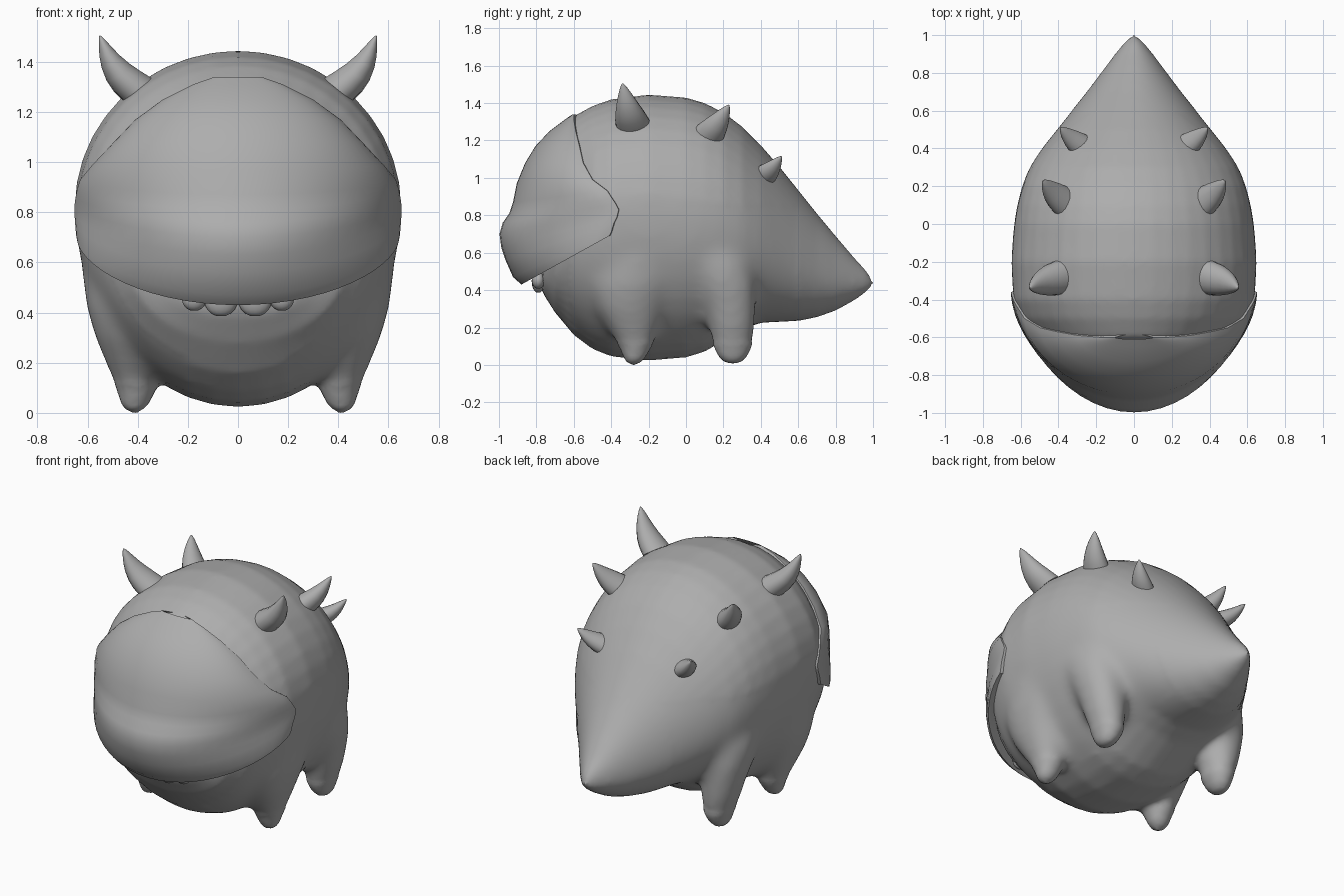
import bpy, bmesh, math
from mathutils import Vector

skin = bpy.data.materials.new("grey skin")
skin.diffuse_color = (0.42, 0.42, 0.42, 1)


def select(obs):
    bpy.ops.object.select_all(action='DESELECT')
    for ob in obs:
        ob.select_set(True)
    bpy.context.view_layer.objects.active = obs[0]


def loft(name, rows, closed=True, caps=True):
    """Skin a list of equally long point rows."""
    bm = bmesh.new()
    grid = [[bm.verts.new(p) for p in row] for row in rows]
    n = len(grid[0])
    for a, b in zip(grid, grid[1:]):
        for i in range(n if closed else n - 1):
            j = (i + 1) % n
            bm.faces.new((a[i], a[j], b[j], b[i]))
    if caps:
        bm.faces.new(grid[0])
        bm.faces.new(grid[-1])
    bmesh.ops.recalc_face_normals(bm, faces=bm.faces[:])
    me = bpy.data.meshes.new(name)
    bm.to_mesh(me)
    bm.free()
    me.materials.append(skin)
    ob = bpy.data.objects.new(name, me)
    bpy.context.collection.objects.link(ob)
    select([ob])
    bpy.ops.object.shade_smooth_by_angle(angle=math.radians(50))
    return ob


def angles(n):
    return [2 * math.pi * i / n for i in range(n)]


# Body and tail: y, top z, bottom z, widest z, half width
SECTIONS = [
    (-0.78, 0.52, 0.42, 0.47, 0.10), (-0.76, 0.72, 0.375, 0.50, 0.26),
    (-0.70, 1.10, 0.28, 0.58, 0.425), (-0.60, 1.33, 0.16, 0.70, 0.548),
    (-0.50, 1.385, 0.085, 0.78, 0.606), (-0.40, 1.42, 0.045, 0.81, 0.64),
    (-0.20, 1.445, 0.023, 0.82, 0.652), (0.00, 1.43, 0.04, 0.80, 0.637),
    (0.10, 1.40, 0.07, 0.79, 0.62), (0.20, 1.35, 0.13, 0.77, 0.595),
    (0.30, 1.275, 0.19, 0.72, 0.555), (0.40, 1.175, 0.225, 0.67, 0.49),
    (0.50, 1.06, 0.23, 0.61, 0.41), (0.60, 0.935, 0.235, 0.55, 0.33),
    (0.70, 0.81, 0.255, 0.50, 0.25), (0.80, 0.69, 0.29, 0.46, 0.175),
    (0.90, 0.573, 0.345, 0.44, 0.10), (0.96, 0.51, 0.387, 0.43, 0.052),
    (0.99, 0.465, 0.415, 0.43, 0.02), (1.003, 0.44, 0.425, 0.432, 0.006),
]
body = []
for y, top, bottom, mid, w in SECTIONS:
    body.append([(w * math.cos(a), y, mid + math.sin(a) *
                  ((top - mid) if math.sin(a) > 0 else (mid - bottom)))
                 for a in angles(40)])
parts = [loft("body_with_legs", body)]

# Legs: centre x, centre y, z, radius x, radius y
FRONT_LEG = [
    (0.415, -0.28, 0.0, 0.02, 0.02), (0.415, -0.28, 0.012, 0.04, 0.04),
    (0.41, -0.275, 0.04, 0.06, 0.06), (0.405, -0.27, 0.10, 0.082, 0.09),
    (0.42, -0.285, 0.20, 0.11, 0.14), (0.44, -0.30, 0.30, 0.13, 0.185),
    (0.46, -0.29, 0.42, 0.145, 0.23), (0.48, -0.26, 0.54, 0.14, 0.24),
    (0.49, -0.23, 0.68, 0.135, 0.18),
]
REAR_LEG = [
    (0.415, 0.25, 0.005, 0.02, 0.025), (0.415, 0.25, 0.018, 0.04, 0.05),
    (0.41, 0.25, 0.045, 0.06, 0.08), (0.405, 0.25, 0.10, 0.082, 0.105),
    (0.415, 0.245, 0.20, 0.11, 0.125), (0.425, 0.235, 0.30, 0.125, 0.14),
    (0.44, 0.205, 0.42, 0.14, 0.17), (0.455, 0.16, 0.54, 0.14, 0.19),
    (0.46, 0.12, 0.68, 0.12, 0.15),
]
for side in (1, -1):
    for rings in (FRONT_LEG, REAR_LEG):
        parts.append(loft("leg", [[(side * (cx + rx * math.cos(a)), cy + ry * math.sin(a), z)
                                   for a in angles(20)] for cx, cy, z, rx, ry in rings]))

# Fuse the legs into the body and soften the joints
select(parts)
bpy.ops.object.join()
fused = parts[0]
remesh = fused.modifiers.new("fuse", 'REMESH')
remesh.mode = 'VOXEL'
remesh.voxel_size = 0.02
bpy.ops.object.modifier_apply(modifier="fuse")
bm = bmesh.new()
bm.from_mesh(fused.data)
joint = [v for v in bm.verts
         if abs(v.co.x) > 0.2 and 0.12 < v.co.z < 0.85 and -0.62 < v.co.y < 0.6]
for _ in range(2):
    bmesh.ops.smooth_vert(bm, verts=bm.verts[:], factor=0.5,
                          use_axis_x=True, use_axis_y=True, use_axis_z=True)
for _ in range(16):
    bmesh.ops.smooth_vert(bm, verts=joint, factor=0.5,
                          use_axis_x=True, use_axis_y=True, use_axis_z=True)
for f in bm.faces:
    f.smooth = True
    f.material_index = 0
bm.to_mesh(fused.data)
bm.free()
if not fused.data.materials:
    fused.data.materials.append(skin)

# Face shell with overhanging lip:
# front z, front y, side z, side y, half width, taper of the plan outline
FACE = [
    (0.52, -0.76, 0.72, -0.41, 0.56, 1.2), (0.45, -0.85, 0.69, -0.41, 0.63, 1.2),
    (0.43, -0.88, 0.69, -0.41, 0.642, 1.2), (0.47, -0.925, 0.71, -0.40, 0.646, 1.25),
    (0.56, -0.965, 0.76, -0.385, 0.65, 1.33), (0.63, -0.988, 0.79, -0.37, 0.652, 1.4),
    (0.70, -0.997, 0.83, -0.36, 0.652, 1.4), (0.76, -0.98, 0.86, -0.375, 0.648, 1.35),
    (0.81, -0.945, 0.89, -0.395, 0.642, 1.3), (0.87, -0.925, 0.93, -0.42, 0.63, 1.25),
    (0.97, -0.905, 0.99, -0.50, 0.58, 1.2), (1.08, -0.86, 1.08, -0.55, 0.496, 1.15),
    (1.17, -0.805, 1.17, -0.57, 0.41, 1.12), (1.25, -0.73, 1.25, -0.59, 0.30, 1.12),
    (1.31, -0.65, 1.31, -0.60, 0.18, 1.1), (1.338, -0.61, 1.338, -0.60, 0.10, 1.1),
]
face = []
for zf, yf, zs, ys, w, taper in FACE:
    row = []
    for i in range(-14, 15):
        a = math.pi / 2 * i / 14
        c = max(math.cos(a), 0) ** taper
        row.append((w * math.sin(a), ys + (yf - ys) * c, zs + (zf - zs) * c))
    # tuck the rim into the body
    row.insert(0, (-w + 0.06, ys + 0.015, zs))
    row.append((w - 0.06, ys + 0.015, zs))
    face.append(row)
loft("face_and_lip", face, closed=False, caps=False)

# Horns: base, bend offset, tip, base radius
HORNS = [
    ("front_horn", (0.40, -0.285, 1.29), (0.018, 0.0, -0.018), (0.552, -0.34, 1.505), 0.09),
    ("middle_horn", (0.375, 0.12, 1.23), (0.01, 0.0, -0.01), (0.482, 0.23, 1.39), 0.08),
    ("rear_horn", (0.28, 0.415, 1.01), (0.008, 0.0, -0.008), (0.39, 0.51, 1.115), 0.064),
]


def horn(name, base, bend, tip, r, side):
    base, bend, tip = Vector(base), Vector(bend), Vector(tip)
    axis = (tip - base).normalized()
    u = axis.cross(Vector((0, 1, 0))).normalized()
    v = axis.cross(u)
    rows = []
    for t in (0, 0.2, 0.4, 0.6, 0.75, 0.87, 0.95, 0.99, 1.0):
        c = base.lerp(tip, t) + bend * math.sin(math.pi * t)
        rad = r * (1 - t ** 1.4) ** 0.8 + 0.002
        ring = [c + rad * (0.8 * u * math.cos(a) + v * math.sin(a)) for a in angles(16)]
        rows.append([(p.x * side, p.y, p.z) for p in ring])
    loft(name, rows)


def tooth(name, x, r, z):
    rows = []
    for i in range(1, 10):
        t = math.pi * i / 10
        rows.append([(x + r * math.sin(t) * math.cos(a),
                      -0.79 + 0.035 * math.sin(t) * math.sin(a),
                      z - r * 0.95 * math.cos(t)) for a in angles(16)])
    loft(name, rows)


for side, tag in ((1, "right"), (-1, "left")):
    for name, base, bend, tip, r in HORNS:
        horn(f"{name}_{tag}", base, bend, tip, r, side)
    # Teeth under the lip
    tooth(f"inner_tooth_{tag}", side * 0.068, 0.066, 0.447)
    tooth(f"outer_tooth_{tag}", side * 0.175, 0.048, 0.452)
